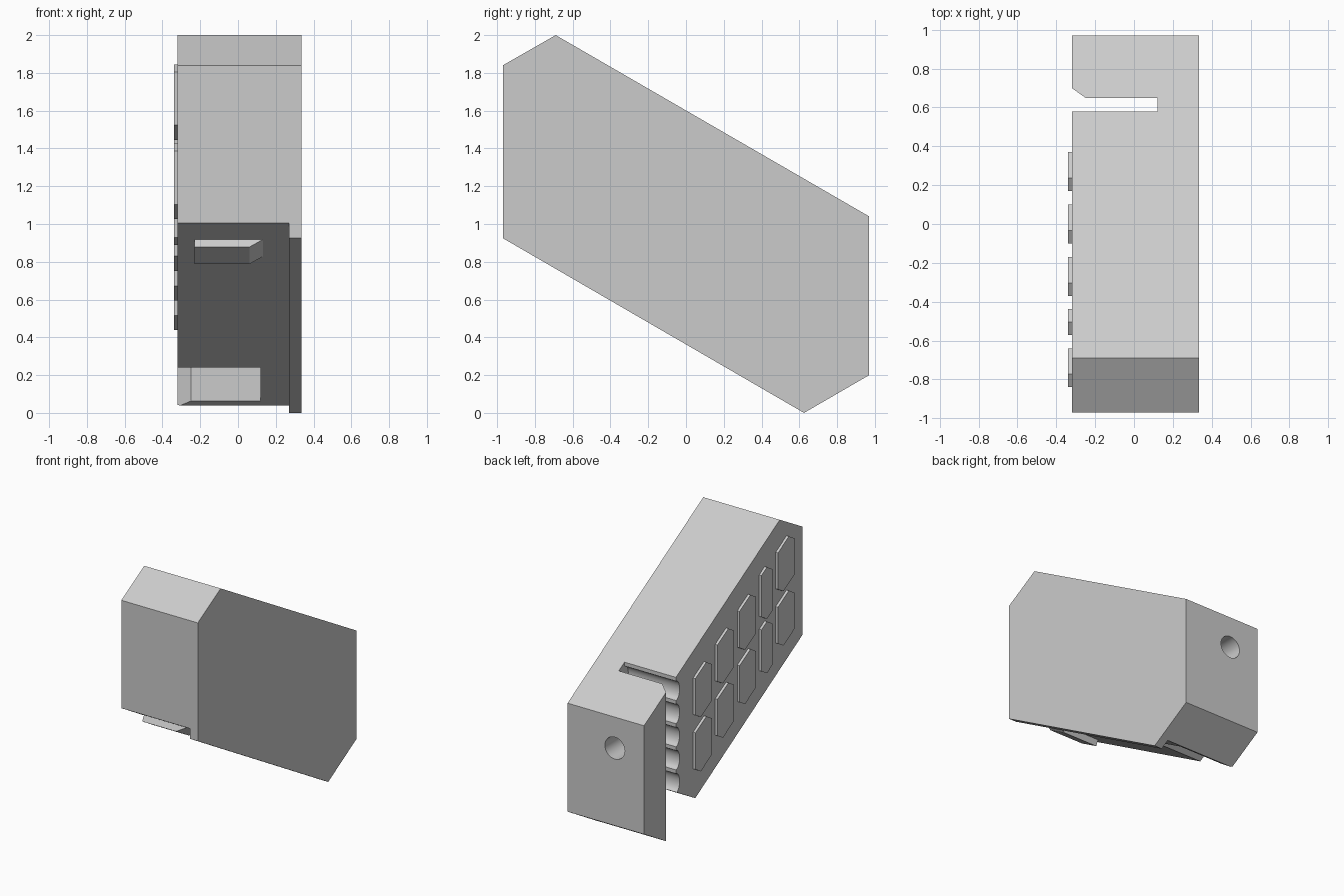
import bpy, bmesh, math

if "Cube" in bpy.data.objects:
    bpy.data.objects.remove(bpy.data.objects["Cube"])

SLOPE = 0.5818          # pitch of the long slanted sides
XL, XR = -0.32, 0.335   # left and right faces


def under(y, lift=0.08):
    """Height of the recessed underside at a given y."""
    return 0.925 - SLOPE * (y + 0.97) + lift


def loft(name, a, b):
    """Closed solid between two matching point loops."""
    bm = bmesh.new()
    va = [bm.verts.new(p) for p in a]
    vb = [bm.verts.new(p) for p in b]
    n = len(a)
    bm.faces.new(va)
    bm.faces.new(vb[::-1])
    for i in range(n):
        j = (i + 1) % n
        bm.faces.new((va[i], vb[i], vb[j], va[j]))
    bmesh.ops.recalc_face_normals(bm, faces=bm.faces[:])
    me = bpy.data.meshes.new(name)
    bm.to_mesh(me)
    bm.free()
    ob = bpy.data.objects.new(name, me)
    bpy.context.collection.objects.link(ob)
    return ob


def prism_x(name, pts, x0, x1):
    return loft(name, [(x0, y, z) for y, z in pts], [(x1, y, z) for y, z in pts])


def cut(target, cutter):
    m = target.modifiers.new("cut", 'BOOLEAN')
    m.operation = 'DIFFERENCE'
    m.solver = 'EXACT'
    m.object = cutter
    bpy.context.view_layer.objects.active = target
    bpy.ops.object.modifier_apply(modifier=m.name)
    bpy.data.objects.remove(cutter)


# Main slanted hexagonal block
body = prism_x("body", [(-0.97, 0.925), (-0.97, 1.84), (-0.69, 2.0),
                        (0.97, 1.04), (0.97, 0.2), (0.625, 0.0)], XL, XR)

# Shallow step along the underside, leaving a rim on the right
cut(body, prism_x("recess_cutter", [(-1.3, under(-1.3)), (1.3, under(1.3)),
                                    (1.3, -1.0), (-1.3, -1.0)], -1, 0.27))

# Vertical slot with a chamfered entry
slot = [(-0.6, 0.58), (0.12, 0.58), (0.12, 0.65), (-0.25, 0.65),
        (XL, 0.70), (-0.6, 0.90)]
cut(body, loft("slot_cutter", [(x, y, -1) for x, y in slot],
               [(x, y, 3) for x, y in slot]))

# Slanted lower end of the part in front of the slot
cut(body, prism_x("lower_bevel_cutter", [(0.30, 0.215), (0.62, 0.40),
                                         (0.62, -0.3), (0.30, -0.3)], -1, 0.12))

# Five scalloped grooves in the slot wall
for k in range(5):
    zc = 0.445 + 0.179 * k
    arc = [(0.58 - 0.045 * math.sin(math.pi * i / 12),
            zc + 0.075 * math.cos(math.pi * i / 12)) for i in range(13)]
    pts = [(0.61, zc + 0.075)] + arc + [(0.61, zc - 0.075)]
    cut(body, prism_x("groove_cutter", pts, -0.6, 0.119))

# Round hole in the back face, opening into the slot
ring = [(-0.07 + 0.085 * math.cos(math.tau * i / 32),
         0.80 + 0.085 * math.sin(math.tau * i / 32)) for i in range(32)]
cut(body, loft("hole_cutter", [(x, 0.62, z) for x, z in ring],
               [(x, 1.2, z) for x, z in ring]))

bpy.context.view_layer.objects.active = body
body.select_set(True)
bpy.ops.object.shade_smooth_by_angle(angle=math.radians(28))
body.select_set(False)

# Locating tab under the front, with one slanted end
y0, y1 = -0.82, -0.665
root = [(-0.23, y0), (0.14, y0), (0.14, y1), (-0.23, y1)]
tip = [(-0.23, y0), (0.06, y0), (0.06, y1), (-0.23, y1)]
loft("underside_tab", [(x, y, under(y) + 0.005) for x, y in root],
     [(x, y - 0.023, under(y) - 0.04) for x, y in tip])

# Plain raised plates on the left face: five columns, two rows
for row, base in enumerate((1.215, 0.795)):
    for col, (yc, w) in enumerate(((0.27, 0.1), (0, 0.1), (-0.27, 0.1),
                                   (-0.505, 0.067), (-0.74, 0.1))):
        zc = base - SLOPE * yc
        half = [(-w, 0.16), (-w + 0.067, 0.20), (w, 0.20 - SLOPE * (2 * w - 0.067))]
        pts = [(yc + s * y, zc + s * z) for s in (1, -1) for y, z in half]
        prism_x(f"raised_plate_{row}_{col}", pts, -0.34, XL + 0.003)
